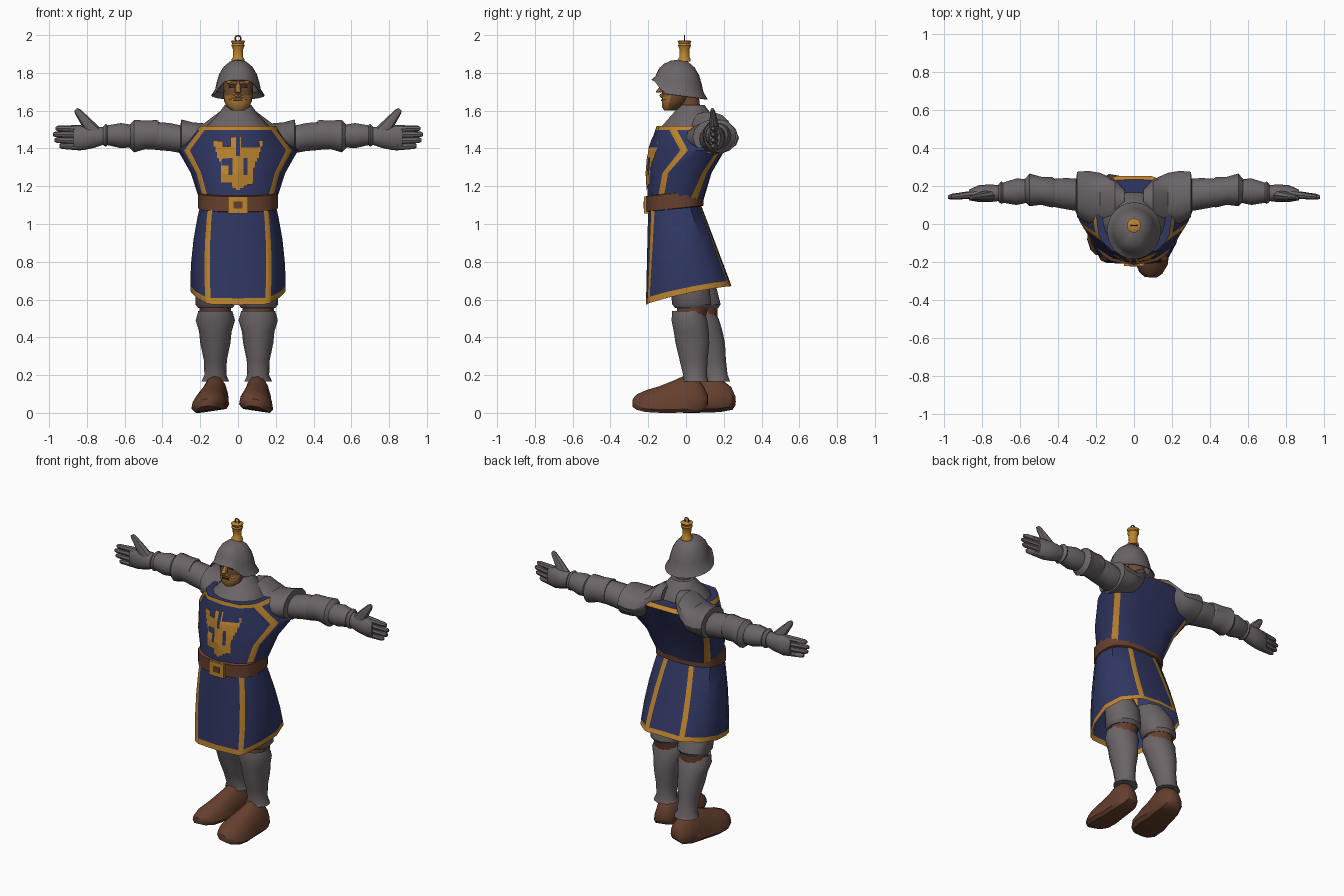
import bpy, bmesh, math
from mathutils import Vector, Matrix
from mathutils.bvhtree import BVHTree

if "Cube" in bpy.data.objects:
    bpy.data.objects.remove(bpy.data.objects["Cube"])


def material(name, *rgb):
    m = bpy.data.materials.new(name)
    m.use_nodes = True
    m.diffuse_color = (*rgb, 1)
    m.node_tree.nodes["Principled BSDF"].inputs["Base Color"].default_value = (*rgb, 1)
    return m


steel = material("steel", .15, .128, .138)
blue = material("blue_cloth", .03, .038, .125)
gold = material("gold_trim", .52, .235, .028)
leather = material("leather", .13, .05, .027)
skin = material("skin", .16, .07, .028)
beard = material("beard", .36, .17, .035)
dark = material("dark_brown", .04, .02, .012)


def finish(name, bm, mats, angle=40):
    bmesh.ops.recalc_face_normals(bm, faces=bm.faces)
    mesh = bpy.data.meshes.new(name)
    bm.to_mesh(mesh)
    bm.free()
    ob = bpy.data.objects.new(name, mesh)
    bpy.context.collection.objects.link(ob)
    for m in mats:
        mesh.materials.append(m)
    bpy.ops.object.select_all(action="DESELECT")
    ob.select_set(True)
    bpy.context.view_layer.objects.active = ob
    bpy.ops.object.shade_smooth_by_angle(angle=math.radians(angle))
    return ob


def loft(name, rings, mats, rule=None, caps=(True, True), angle=40):
    """Skin closed rings; rule(row, column, centre) picks the material index."""
    bm = bmesh.new()
    rows = [[bm.verts.new(p) for p in r] for r in rings]
    n = len(rows[0])
    for j, (a, b) in enumerate(zip(rows, rows[1:])):
        for i in range(n):
            k = (i + 1) % n
            f = bm.faces.new((a[i], a[k], b[k], b[i]))
            if rule:
                f.material_index = rule(j, i, f.calc_center_median())
    for use, row in zip(caps, (rows[0], rows[-1])):
        if use:
            bm.faces.new(row)
    return finish(name, bm, mats, angle)


def oval(centre, u, v, n=14):
    c, u, v = Vector(centre), Vector(u), Vector(v)
    turns = [2 * math.pi * i / n for i in range(n)]
    return [c + u * math.cos(t) + v * math.sin(t) for t in turns]


def flat_oval(x, y, z, rx, ry, n=14):
    return oval((x, y, z), (rx, 0, 0), (0, ry, 0), n)


def mirrored(half):
    return half + [Vector((-p.x, p.y, p.z)) for p in half[-2:0:-1]]


def outline(z, *pairs):
    return [Vector((x, y, z)) for x, y in pairs]


def box(name, loc, size, mat):
    bm = bmesh.new()
    bmesh.ops.create_cube(bm, size=1, matrix=Matrix.Translation(loc) @ Matrix.Diagonal((*size, 1)))
    return finish(name, bm, [mat])


def tube(name, a, b, r1, r2, mat, flat=1):
    """Tapered round-ended limb between two points."""
    a, b = Vector(a), Vector(b)
    d = b - a
    v = Vector((0, 1, 0))
    u = d.cross(v).normalized()
    steps = ((0, r1), (.5, (r1 + r2) / 2), (.9, r2), (1, r2 * .6))
    return loft(name, [oval(a + d * t, u * r, v * r * flat, 8) for t, r in steps], [mat])


# Tunic body with gold armhole stripes front and back, and gold neckline
waist = outline(1.1, (0, -.2), (.11, -.18), (.15, -.155), (.175, -.125), (.195, -.05),
                (.187, .01), (.165, .048), (.1, .078), (0, .085))
ribs = outline(1.27, (0, -.21), (.13, -.17), (.195, -.125), (.22, -.095), (.25, .01),
               (.23, .085), (.205, .11), (.11, .135), (0, .13))
chest = outline(1.39, (0, -.2), (.14, -.145), (.255, -.03), (.285, .01), (.318, .09),
                (.285, .165), (.255, .185), (.11, .205), (0, .19))
neckline = outline(1.52, (0, -.155), (.11, -.145), (.16, -.1), (.185, -.06), (.2, .05),
                   (.18, .17), (.14, .21), (.09, .232), (0, .235))
band = [a.lerp(b, .83) for a, b in zip(chest, neckline)]
for p in band[5:]:
    p.y *= 1.11


def half_column(i):
    return min(i, 15 - i)


torso = loft("tunic_body", [mirrored(r) for r in (waist, ribs, chest, band, neckline)], [blue, gold],
             lambda j, i, c: int(j == 3 or half_column(i) in (2, 5)))

# Chest emblem: thin plate of small cells laid on the cloth
tree = BVHTree.FromPolygons([v.co for v in torso.data.vertices],
                            [p.vertices[:] for p in torso.data.polygons])


def in_emblem(x, z):
    x = abs(x)
    if z > 1.41:
        return .01 < x < .045 or (x > .075 and x < .13 and z < 1.435)
    width = min(.085 + max(0, z - 1.3) * .38, (z - 1.18) * 2.2)
    slot = .028 < x < .052 and 1.26 < z < 1.35
    split = x < .008 and z > 1.36
    return x < width and not slot and not split


bm = bmesh.new()
step = .01
for i in range(-14, 14):
    for j in range(28):
        x, z = i * step, 1.18 + j * step
        if in_emblem(x + step / 2, z + step / 2):
            corners = ((x, z), (x + step, z), (x + step, z + step), (x, z + step))
            hits = [tree.ray_cast(Vector((a, -1, b)), Vector((0, 1, 0)))[0] for a, b in corners]
            bm.faces.new([bm.verts.new(h - Vector((0, .004, 0))) for h in hits])
bmesh.ops.remove_doubles(bm, verts=bm.verts, dist=.001)
finish("chest_emblem", bm, [gold])

# Skirt with gold corner stripes and hem
hem = [(0, -.212, .572), (.143, -.205, .575), (.172, -.194, .582), (.22, -.095, .61), (.25, .04, .64),
       (.222, .15, .66), (.14, .226, .67), (.108, .234, .67), (0, .24, .675)]
top = outline(1.1, (0, -.2), (.135, -.185), (.158, -.165), (.19, -.11), (.2, -.05),
              (.185, .02), (.105, .07), (.075, .075), (0, .08))
rows = []
for t in (0, .065, .3, .6, .85, 1):
    row = [Vector(a).lerp(b, t) for a, b in zip(hem, top)]
    for p in row:
        p.x *= 1 + .3 * t * (1 - t)
    rows.append(mirrored(row))
loft("skirt", rows, [blue, gold], lambda j, i, c: int(j == 0 or half_column(i) in (1, 6)),
     caps=(False, False))

# Belt, rising a little to the back, and its buckle
rows = []
for grow, up in ((1, 0), (1.09, .005), (1.09, .085), (1, .09)):
    rows.append(mirrored([Vector((p.x * grow, p.y * grow, 1.06 + up + .12 * (p.y + .2))) for p in waist]))
loft("belt", rows, [leather], caps=(False, False))
box("buckle", (0, -.208, 1.1), (.105, .028, .09), gold)
box("buckle_inset", (0, -.222, 1.1), (.045, .006, .036), leather)

# Mail collar, neck and head
loft("collar", [flat_oval(0, y, z, rx, ry) for z, y, rx, ry in
                ((1.46, .03, .18, .15), (1.52, .02, .165, .15), (1.57, .03, .115, .115),
                 (1.63, .035, .07, .065))], [steel])
loft("neck", [flat_oval(0, y, z, .052, .055) for z, y in ((1.58, .025), (1.72, .01))], [skin])
loft("head", [flat_oval(0, y, z, rx, ry, 16) for z, y, rx, ry in
              ((1.6, -.085, .03, .03), (1.62, -.075, .06, .052), (1.65, -.06, .073, .068),
               (1.68, -.05, .078, .078), (1.73, -.045, .08, .078), (1.8, -.04, .085, .08))],
     [skin, beard], lambda j, i, c: int(c.z < 1.68 and c.y < -.08))
tube("nose", (0, -.115, 1.745), (0, -.145, 1.695), .012, .018, beard)
box("mouth", (0, -.128, 1.655), (.045, .008, .008), dark)
for s, side in ((1, "left"), (-1, "right")):
    tube(side + "_moustache", (0, -.128, 1.68), (s * .05, -.105, 1.66), .012, .009, beard)
    tube(side + "_brow", (s * .008, -.122, 1.745), (s * .06, -.105, 1.752), .011, .009, beard)
    box(side + "_eye", (s * .032, -.117, 1.727), (.03, .012, .014), dark)

# Helmet: dome whose rim is raised over the face
rows = []
for r, drop in ((.04, 0), (.3, .05), (.54, .2), (.7, .4), (.79, .62), (.85, .82), (1, 1), (.97, 1.01), (.8, .85)):
    row = []
    for i in range(24):
        a = 2 * math.pi * i / 24
        f = math.cos(a)
        s = min(1, max(0, (f - .5) / .45))
        rim = 1.68 + .02 * f + .062 * s * s * (3 - 2 * s)
        row.append(Vector((.142 * r * math.sin(a), -.035 - .15 * r * f, 1.87 - (1.87 - rim) * drop)))
    rows.append(row)
loft("helmet", rows, [steel], caps=(True, False))

# Crest and its ring
loft("crest", [flat_oval(0, -.008, z, r, r) for z, r in
               ((1.86, .034), (1.875, .033), (1.885, .026), (1.925, .027), (1.945, .035),
                (1.955, .031), (1.968, .037), (1.972, .03))], [gold])
bpy.ops.mesh.primitive_torus_add(location=(0, -.008, 1.982), rotation=(math.pi / 2, 0, 0),
                                 major_radius=.015, minor_radius=.004,
                                 major_segments=14, minor_segments=6)
bpy.context.object.name = "crest_ring"
bpy.context.object.data.materials.append(leather)

# Arms: shoulder cap, upper arm, elbow guard, forearm, cuff, hand
shoulder = ((.05, .13, 1.54, .05, .05), (.1, .12, 1.51, .115, .085), (.18, .13, 1.455, .14, .08),
            (.24, .14, 1.455, .14, .085), (.3, .155, 1.462, .12, .094), (.305, .155, 1.455, .08, .07))
upper = ((.27, .155, 1.45, .08, .07), (.31, .155, 1.45, .085, .075), (.36, .16, 1.46, .082, .076),
         (.44, .165, 1.467, .072, .076))
elbow = ((.42, .165, 1.472, .074, .076), (.43, .167, 1.472, .08, .08), (.49, .175, 1.472, .074, .078),
         (.55, .18, 1.465, .086, .088), (.575, .178, 1.465, .06, .062))
forearm = ((.55, .175, 1.465, .06, .06), (.62, .17, 1.468, .07, .068), (.69, .165, 1.47, .053, .054),
           (.7, .165, 1.47, .06, .062), (.715, .163, 1.467, .045, .05))
hand = ((.7, .163, 1.467, .04, .045), (.76, .162, 1.46, .047, .058), (.82, .16, 1.455, .044, .066),
        (.87, .153, 1.455, .028, .06))
pieces = dict(shoulder=shoulder, upper_arm=upper, elbow_guard=elbow, forearm=forearm, palm=hand)
for s, side in ((1, "left"), (-1, "right")):
    for part, table in pieces.items():
        loft(f"{side}_{part}", [oval((s * x, y, z), (0, ry, 0), (0, 0, rz))
                                for x, y, z, ry, rz in table], [steel], angle=35)
    for k, reach in enumerate((.965, .98, .972, .945)):
        z = 1.503 - k * .031
        tube(f"{side}_finger_{k}", (s * .83, .157, z), (s * reach, .142, z + .003), .021, .015, steel)
    tube(side + "_thumb", (s * .745, .155, 1.465), (s * .858, .14, 1.607), .042, .019, steel, .75)


# Legs: thigh, knee strap, greave and shoe; the right leg stands further back
def leg(side, s, cx, cy, lean, yaw, heel):
    def stack(part, mat, table):
        loft(f"{side}_{part}", [flat_oval(cx, cy + dy + lean * (z - .2), z, rx, ry)
                                for z, dy, rx, ry in table], [mat])

    stack("thigh", steel, ((.555, -.01, .09, .09), (.575, -.01, .106, .106), (.68, -.02, .106, .106),
                           (.78, -.06, .09, .09)))
    stack("knee_strap", leather, ((.47, -.015, .08, .075), (.57, -.005, .085, .085)))
    stack("greave", steel, ((.165, .01, .074, .07), (.2, .008, .058, .064), (.28, 0, .061, .076),
                            (.37, -.006, .08, .092), (.43, -.012, .086, .095), (.49, -.022, .104, .097),
                            (.54, -.028, .09, .087), (.52, -.02, .07, .07)))
    turn = Matrix.Rotation(yaw, 3, "Z")
    rings = []
    for t, w, low, h in ((heel, .03, .05, .1), (heel + .02, .055, .025, .14), (-.02, .07, .012, .19),
                         (.04, .076, .01, .2), (.1, .078, .008, .172), (.18, .09, .008, .138),
                         (.25, .086, .012, .118), (.3, .06, .025, .1), (.322, .03, .04, .08)):
        arc = [math.pi * i / 8 for i in range(9)]
        pts = [Vector((w * math.cos(a), -t, low + .02 + (h - low - .02) * math.sin(a))) for a in arc]
        pts += [Vector((-w * .8, -t, low)), Vector((w * .8, -t, low))]
        for p in pts:  # outer edge of the sole rests on the ground
            p.z += .15 * (w - s * p.x)
        rings.append([turn @ p + Vector((cx, cy, -.01)) for p in pts])
    loft(side + "_shoe", rings, [leather])


leg("left", 1, .107, .04, 0, -.06, -.075)
leg("right", -1, -.12, .15, -.16, -.17, -.11)
